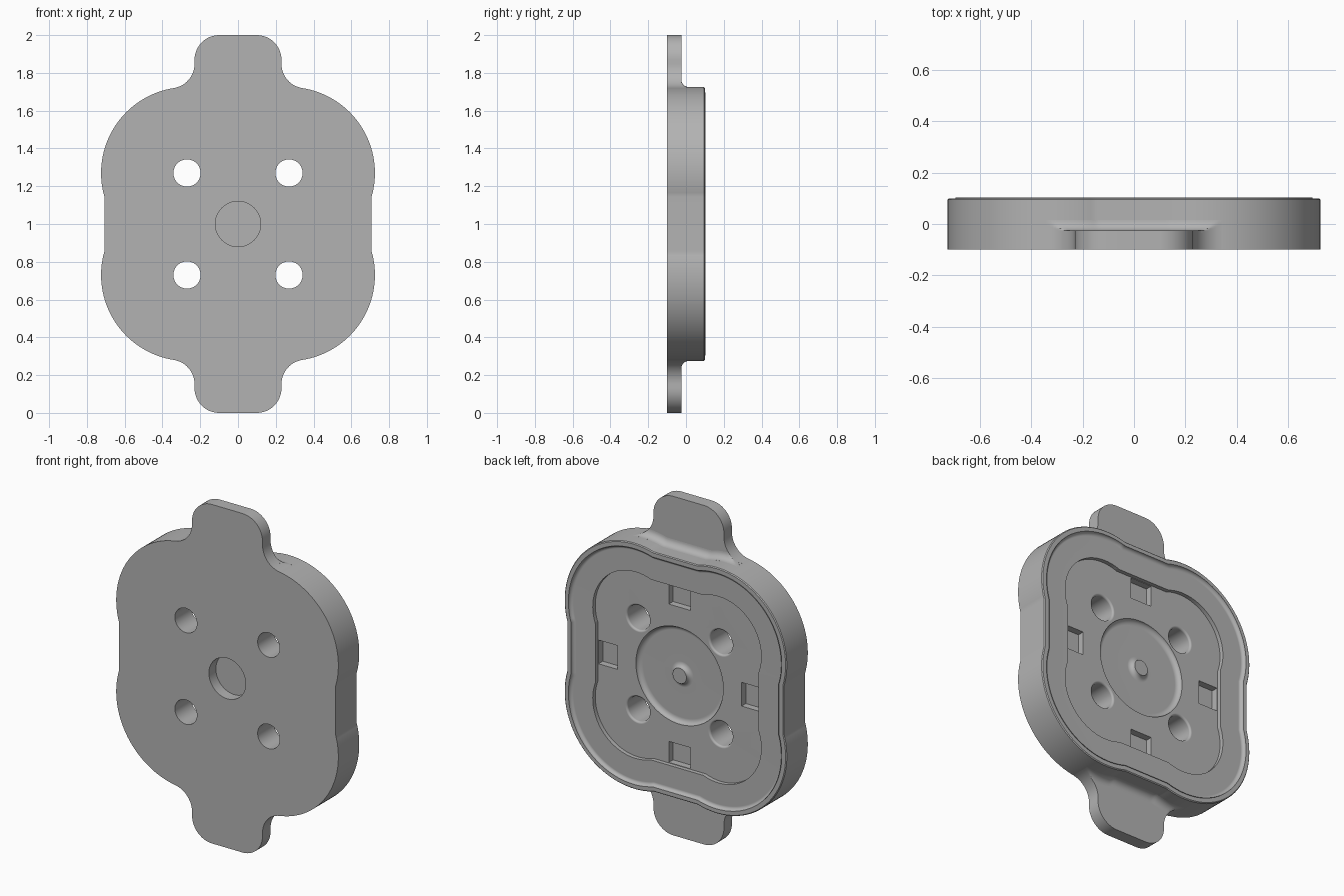
import bpy, bmesh
from math import sin, cos, acos, sqrt, pi

old = bpy.data.objects.get("Cube")
if old:
    bpy.data.objects.remove(old, do_unlink=True)

grey = bpy.data.materials.new("plain grey")
grey.use_nodes = True
GREY = (0.45, 0.45, 0.45, 1)
grey.diffuse_color = GREY
grey.node_tree.nodes["Principled BSDF"].inputs["Base Color"].default_value = GREY

C, R, FLAT = 0.27, 0.455, 0.707     # lobe centre, lobe radius, flat side distance
TAB_W, TAB_R = 0.23, 0.13           # tab half width, tab corner and flare radius
FRONT, TAB_BACK, FLOOR = -0.1, -0.025, 0.06


def loft(name, rings):
    """Closed solid through rings of (x, y, z) points, z measured from the middle."""
    bm = bmesh.new()
    loops = [[bm.verts.new((x, y, z + 1)) for x, y, z in ring] for ring in rings]
    n = len(loops[0])
    for a, b in zip(loops, loops[1:]):
        for i in range(n):
            j = (i + 1) % n
            bm.faces.new((a[i], a[j], b[j], b[i]))
    bm.faces.new(loops[0])
    bm.faces.new(loops[-1])
    bmesh.ops.recalc_face_normals(bm, faces=bm.faces)
    mesh = bpy.data.meshes.new(name)
    bm.to_mesh(mesh)
    bm.free()
    mesh.materials.append(grey)
    ob = bpy.data.objects.new(name, mesh)
    bpy.context.collection.objects.link(ob)
    return ob


def lobed(off, y, steps=40):
    """Four-lobed outline moved inward by off."""
    r = R - off
    a = acos((FLAT - off - C) / r)
    pts = []
    for k, (sx, sz) in enumerate([(1, 1), (-1, 1), (-1, -1), (1, -1)]):
        for i in range(steps + 1):
            t = k * pi / 2 - a + (pi / 2 + 2 * a) * i / steps
            pts.append((sx * C + r * cos(t), y, sz * C + r * sin(t)))
    return pts


def turned(name, profile, x=0, z=0, steps=64):
    """Round solid about the y direction from (radius, y) pairs."""
    return loft(name, [[(x + r * cos(2 * pi * i / steps), y, z + r * sin(2 * pi * i / steps))
                        for i in range(steps)] for r, y in profile])


def cut(target, cutter):
    mod = target.modifiers.new("cut", 'BOOLEAN')
    mod.operation, mod.solver, mod.object = 'DIFFERENCE', 'EXACT', cutter
    bpy.context.view_layer.objects.active = target
    bpy.ops.object.modifier_apply(modifier=mod.name)
    bpy.data.objects.remove(cutter, do_unlink=True)


def quarter(cx, cy, rx, ry, steps=6):
    """Quarter round from (cx + rx, cy) to (cx, cy + ry)."""
    return [(cx + rx * cos(pi / 2 * i / steps), cy + ry * sin(pi / 2 * i / steps))
            for i in range(steps + 1)]


# Body with raised lip, inner ledge and shallow pocket on the back
lip = [(0, FRONT), (0, 0.095), (0.005, 0.1), (0.03, 0.1)]
lip += quarter(0.05, 0.104, -0.02, -0.02)
lip += [(0.175, 0.084), (0.175, FLOOR)]
body = loft("body", [lobed(off, y) for off, y in lip])

# Four through holes with rounded back edges
for sx in (-1, 1):
    for sz in (-1, 1):
        edge = quarter(0.084, FLOOR - 0.012, -0.012, 0.012, 4)
        cut(body, turned("hole_cutter", [(0.072, -0.2), *edge, (0.084, 0.2)], sx * C, sz * C, 48))

# Round back recess with a small raised boss in the middle
recess = [(0.045, FLOOR)] + quarter(0.075, FLOOR, -0.03, -0.025)
recess += quarter(0.255, FLOOR, 0.03, -0.025)[::-1] + [(0.285, 0.2)]
cut(body, turned("recess_cutter", recess, steps=96))

# Blind round hole in the front
cut(body, turned("front_hole_cutter", [(0.12, -0.2), (0.12, -0.035)]))

# Four rectangular notches at the pocket sides
for dx, dz in [(1, 0), (-1, 0), (0, 1), (0, -1)]:
    corners = [(0.405, -0.07), (0.529, -0.07), (0.529, 0.07), (0.405, 0.07)]
    cut(body, loft("notch_cutter", [[(dx * u - dz * v, y, dz * u + dx * v) for u, v in corners]
                                    for y in (0.02, 0.2)]))


def body_top(x):
    x = abs(x)
    return max(FLAT, C + sqrt(R * R - (x - C) ** 2))


FX = TAB_W + TAB_R                                      # flare centre
FZ = C + sqrt((R + TAB_R) ** 2 - (FX - C) ** 2)
END = C + (FX - C) * R / (R + TAB_R)                    # where the flare meets the body


def flare(x):
    """Height of the tab edge above the body near its root."""
    x = abs(x)
    if x <= TAB_W:
        return 1
    return max(0, FZ - sqrt(TAB_R ** 2 - (x - FX) ** 2) - body_top(x))


parts = [body]
for name, s in (("top_tab", 1), ("bottom_tab", -1)):
    # Tab plate with rounded corners and flared root
    last = acos((FX - END) / TAB_R)
    half = [(FX - TAB_R * cos(last * (1 - i / 12)), FZ - TAB_R * sin(last * (1 - i / 12)))
            for i in range(13)]
    half += quarter(TAB_W - TAB_R, 1 - TAB_R, TAB_R, TAB_R, 12)
    root = [END * (i / 20 - 1) for i in range(1, 40)]
    outline = half + [(-x, z) for x, z in half[::-1]] + [(x, body_top(x) - 0.004) for x in root]
    parts.append(loft(name, [[(x, y, s * z) for x, z in outline] for y in (FRONT, TAB_BACK)]))

    # Hollow fillet between the tab and the body wall
    rad, rings = 0.04, []
    for i in range(61):
        x = END * (i / 30 - 1)
        top, limit = body_top(x), flare(x)
        arc = [(x, TAB_BACK + rad + dy, s * (top + min(rad + dz, limit)))
               for dy, dz in quarter(0, 0, -rad, -rad, 8)]
        arc[0] = (x, TAB_BACK, s * (top + min(rad, limit)))
        rings.append([(x, TAB_BACK - 0.01, s * (top - 0.01)),
                      (x, TAB_BACK - 0.01, s * (top + min(rad, limit)))] + arc
                     + [(x, TAB_BACK + rad, s * (top - 0.01))])
    parts.append(loft(name + "_fillet", rings))

# Smooth curved walls, crisp edges
for ob in parts:
    bpy.ops.object.select_all(action='DESELECT')
    ob.select_set(True)
    bpy.context.view_layer.objects.active = ob
    bpy.ops.object.shade_smooth_by_angle(angle=0.5)
    weighted = ob.modifiers.new("even shading", 'WEIGHTED_NORMAL')
    weighted.keep_sharp = True
